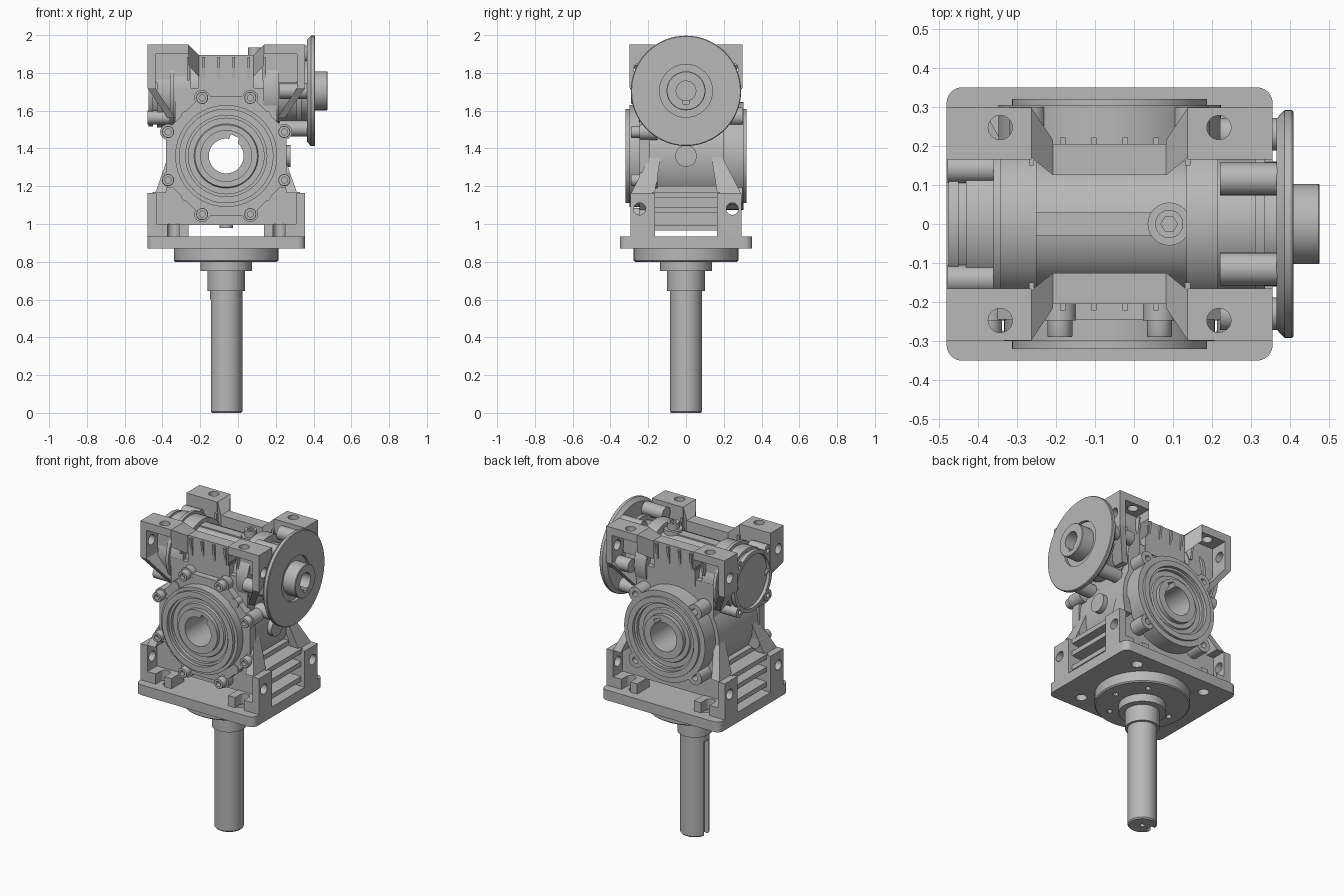
import bpy, bmesh
from math import sin, cos, pi, radians
from mathutils import Vector

cube = bpy.data.objects.get("Cube")
if cube:
    bpy.data.objects.remove(cube, do_unlink=True)

CX, WHEEL_Z, WORM_Z = -0.0625, 1.36, 1.705
parts = []

grey = bpy.data.materials.new("machined_grey")
grey.use_nodes = True
colour = (0.48, 0.48, 0.48, 1)
grey.diffuse_color = colour
grey.node_tree.nodes["Principled BSDF"].inputs["Base Color"].default_value = colour


def place(axis, t, u, v):
    return Vector({"x": (t, u, v), "y": (u, t, v), "z": (u, v, t)}[axis])


def finish(name, bm):
    bmesh.ops.remove_doubles(bm, verts=bm.verts, dist=1e-5)
    bmesh.ops.recalc_face_normals(bm, faces=bm.faces)
    mesh = bpy.data.meshes.new(name)
    bm.to_mesh(mesh)
    bm.free()
    mesh.materials.append(grey)
    obj = bpy.data.objects.new(name, mesh)
    bpy.context.scene.collection.objects.link(obj)
    parts.append(obj)
    return obj


def lathe(name, axis, centre, profile, n=48):
    """Revolve (radius, position) pairs about an axis."""
    bm = bmesh.new()
    rings = [[bm.verts.new(place(axis, t, centre[0] + r * cos(2 * pi * k / n),
                                 centre[1] + r * sin(2 * pi * k / n))) for k in range(n)]
             for r, t in profile]
    for a, b in zip(rings, rings[1:]):
        for k in range(n):
            j = (k + 1) % n
            bm.faces.new((a[k], a[j], b[j], b[k]))
    return finish(name, bm)


def cyl(name, axis, centre, r, t0, t1, n=24):
    return lathe(name, axis, centre, [(0, t0), (r, t0), (r, t1), (0, t1)], n)


def loft(name, axis, pts0, t0, pts1, t1):
    """Solid between two outlines with matching corners."""
    bm = bmesh.new()
    a = [bm.verts.new(place(axis, t0, *p)) for p in pts0]
    b = [bm.verts.new(place(axis, t1, *p)) for p in pts1]
    bm.faces.new(a)
    bm.faces.new(b)
    for k in range(len(a)):
        j = (k + 1) % len(a)
        bm.faces.new((a[k], a[j], b[j], b[k]))
    return finish(name, bm)


def prism(name, axis, pts, t0, t1):
    return loft(name, axis, pts, t0, pts, t1)


def rect(u0, u1, v0, v1):
    return [(u0, v0), (u1, v0), (u1, v1), (u0, v1)]


def box(name, x0, x1, y0, y1, z0, z1):
    return prism(name, "z", rect(x0, x1, y0, y1), z0, z1)


def cut(obj, *cutters):
    """Subtract the cutters, then discard them."""
    for c in cutters:
        mod = obj.modifiers.new("hole", "BOOLEAN")
        mod.operation, mod.solver, mod.object = "DIFFERENCE", "EXACT", c
    dg = bpy.context.evaluated_depsgraph_get()
    dg.update()
    mesh = bpy.data.meshes.new_from_object(obj.evaluated_get(dg))
    obj.modifiers.clear()
    obj.data = mesh
    for c in cutters:
        parts.remove(c)
        bpy.data.objects.remove(c, do_unlink=True)


def around(centre, radius, count, start):
    return [(centre[0] + radius * cos(radians(start + 360 * k / count)),
             centre[1] + radius * sin(radians(start + 360 * k / count))) for k in range(count)]


# Output shaft with its flange, keyway and bolt holes
shaft = lathe("output_shaft", "z", (CX, 0), [
    (0, 0), (.078, 0), (.085, .008), (.085, .645), (.1, .645), (.1, .75), (.137, .75),
    (.137, .8), (.27, .8), (.277, .807), (.277, .87), (0, .87)])
cut(shaft, box("keyway", CX - .12, CX - .05, -.025, .025, -.01, .6),
    cyl("centre_hole", "z", (CX, 0), .015, -.01, .03, 12),
    *[cyl("hole", "z", p, .017, .78, .84, 12) for p in around((CX, 0), .2, 6, 0)])

# Mounting plate with rounded corners
outline = []
for k, (sx, sy) in enumerate([(1, 1), (-1, 1), (-1, -1), (1, -1)]):
    outline += around((CX + sx * .3775, sy * .31), .04, 24, k * 90)[:7]
plate = prism("mounting_plate", "z", outline, .87, .935)
cut(plate, *[cyl("hole", "z", p, .033, .8, 1) for p in around((CX, 0), .354, 4, 45)])

# Wheel housing with stepped faces and a keyed through bore
face = [(.092, .315), (.137, .315), (.137, .29), (.165, .29), (.17, .28), (.2, .28),
        (.2, .3), (.215, .3), (.215, .32), (.25, .32), (.25, .3)]
profile = [(r, -t) for r, t in face] + [(.27, -.3), (.27, -.2), (.31, -.2), (.31, .2),
                                        (.285, .2), (.285, .305), (.25, .305)]
profile += face[-2::-1] + [face[0][:1] + (-.315,)]
wheel = (CX, WHEEL_Z)
housing = lathe("wheel_housing", "y", wheel, profile, 64)
a = radians(65)
slot = [(CX + r * cos(a) - w * sin(a), WHEEL_Z + r * sin(a) + w * cos(a))
        for r, w in rect(.05, .115, -.025, .025)]
cut(housing, prism("bore_keyway", "y", slot, -.4, .4))

# Bolted front cover
cover = prism("front_cover", "y", around(wheel, .345, 8, 22.5), -.245, -.19)
cut(cover, cyl("opening", "y", wheel, .24, -.3, -.1, 48))
for p in around(wheel, .333, 8, 22.5):
    cyl("cover_lug", "y", p, .042, -.247, -.15)
    lathe("cover_bolt", "y", p, [(0, -.265), (.016, -.265), (.016, -.29), (.03, -.29),
                                 (.032, -.286), (.032, -.24), (0, -.24)], 18)
for p in around(wheel, .296, 4, 45):
    cyl("cover_spot", "y", p, .03, -.25, -.2)
    lathe("rear_lug", "y", p, [(0, .1), (.047, .1), (.047, .3), (.02, .3), (.02, .25), (0, .25)])

# Lower body: core, side webs with an arched underside, end rungs
box("lower_core", CX - .3, CX + .3, -.17, .17, .995, 1.2)
half = [(.2, .995), (.27, .935), (.37, .935), (.37, 1.165), (.31, 1.31), (.25, 1.31), (.2, 1.2)]
web = [(CX + d, z) for d, z in half] + [(CX - d, z) for d, z in half[::-1]]
for y0, y1 in ((-.2, -.17), (.17, .2)):
    prism("side_web", "y", web, y0, y1)
for s in (1, -1):
    xs = sorted((CX + s * .28, CX + s * .39))
    for z in (.965, 1.06, 1.14):
        box("end_rung", *xs, -.18, .18, z, z + .03)
cyl("drain_plug", "z", (CX, 0), .035, .98, 1.02)
cyl("side_plug", "x", (0, WHEEL_Z), .057, .2, .277, 32)

# Corner feet, top pads, end walls and gussets
for sx in (1, -1):
    def X(d):
        return CX + sx * d
    for sy in (1, -1):
        foot = box("foot", X(.2), X(.4175), sy * .17, sy * .295, .935, 1.0)
        cut(foot, cyl("hole", "z", (X(.28), sy * .247), .031, .9, 1.1),
            box("slot", *sorted((X(.249), X(.311))), *sorted((sy * .247, sy * .4)), .9, 1.1))
        lower = box("lower_end_wall", X(.37), X(.4175), sy * .165, sy * .295, .935, 1.165)
        cut(lower, cyl("hole", "x", (sy * .245, 1.08), .032, X(.3), X(.5)))
        loft("lower_gusset", "z", rect(X(.32), X(.375), sy * .165, sy * .29), 1.165,
             rect(X(.26), X(.3), sy * .13, sy * .18), 1.38)
        pad = box("top_pad", X(.2), X(.4175), sy * .17, sy * .298, 1.9, 1.95)
        cut(pad, cyl("hole", "z", (X(.28), sy * .247), .031, 1.8, 2))
        upper = box("upper_end_wall", X(.375), X(.4175), sy * .165, sy * .298, 1.72, 1.95)
        cut(upper, cyl("hole", "x", (sy * .245, 1.82), .032, X(.3), X(.5)))
        loft("upper_gusset", "z", rect(X(.375), X(.4175), sy * .15, sy * .298), 1.72,
             rect(X(.27), X(.31), sy * .12, sy * .19), 1.56)
        loft("pad_ramp", "x", rect(sy * .17, sy * .298, 1.84, 1.95), X(.2),
             rect(sy * .125, sy * .215, 1.78, 1.895), X(.145))
        box("pad_rail", X(.2), X(.4175), sy * .165, sy * .185, 1.75, 1.95)

# Worm housing joined to the wheel housing, with ribbed bridges on top
worm = (0, WORM_Z)
lathe("worm_housing", "x", worm, [
    (0, -.455), (.165, -.455), (.165, -.475), (.19, -.475), (.19, -.45), (.175, -.45),
    (.175, -.43), (.195, -.43), (.195, -.36), (.215, -.36), (.215, -.34), (.2, -.34),
    (.2, -.25), (.17, -.25), (.17, .135), (.215, .135), (.215, .215), (.17, .215),
    (.17, .31), (.2, .31), (.2, .335), (.16, .335), (.16, .37), (0, .37)], 48)
box("worm_saddle", CX - .27, CX + .27, -.2, .2, 1.5, 1.72)
box("top_strip", CX - .19, CX + .2, -.03, .03, 1.8, 1.88)
for s in (1, -1):
    box("top_bridge", CX - .146, CX + .146, s * .125, s * .205, 1.68, 1.895)
    for k in range(6):
        x = CX - .2 + k * .08
        loft("bridge_rib", "z", rect(x - .007, x + .007, s * .15, s * .203), 1.76,
             rect(x - .007, x + .007, s * .15, s * .222), 1.885)

# End bosses for the cap and the input flange
for p in around(worm, .2, 4, 45):
    lathe("cap_boss", "x", p, [(0, -.46), (.015, -.46), (.015, -.478), (.036, -.478),
                               (.036, -.36), (0, -.36)], 20)
for p in around(worm, .23, 6, 0):
    cyl("flange_boss", "x", p, .042, .22, .37)

# Input flange with hollow keyed hub
flange = lathe("input_flange", "x", worm, [
    (0, .38), (.052, .38), (.052, .475), (.1, .475), (.103, .472), (.103, .39), (.14, .39),
    (.14, .408), (.288, .408), (.292, .404), (.292, .386), (.27, .365), (0, .365)], 64)
cut(flange, box("hub_keyway", .39, .5, -.016, .016, WORM_Z - .07, WORM_Z))

# Vent plug with hex socket
lathe("vent_seat", "z", (.09, 0), [(0, 1.84), (.055, 1.84), (.055, 1.895), (0, 1.895)], 32)
vent = cyl("vent_plug", "z", (.09, 0), .036, 1.88, 1.935)
cut(vent, cyl("hex_socket", "z", (.09, 0), .021, 1.915, 1.95, 6))

# Smooth curved surfaces while keeping edges crisp
bpy.ops.object.select_all(action="DESELECT")
for obj in parts:
    obj.select_set(True)
bpy.context.view_layer.objects.active = parts[0]
bpy.ops.object.shade_smooth_by_angle(angle=radians(30))
